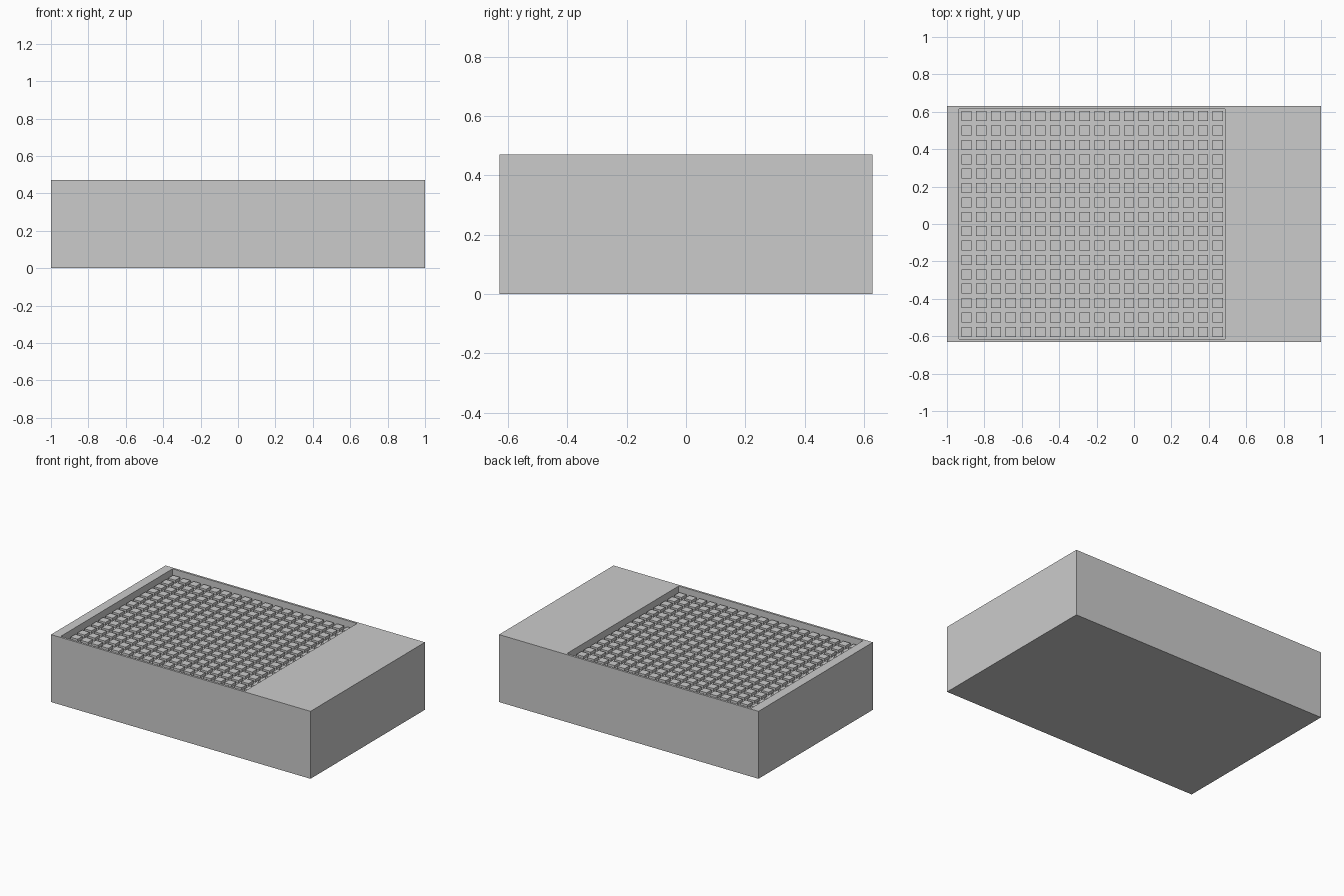
import bpy, bmesh
from mathutils import Matrix, Vector

if "Cube" in bpy.data.objects:
    bpy.data.objects.remove(bpy.data.objects["Cube"])

W, D, H = 1.0, 0.63, 0.47            # half width, half depth, height
X0, X1, Y = -0.935, 0.487, 0.615     # recess limits
FLOOR = H - 0.055


def finish(bm, name):
    bmesh.ops.recalc_face_normals(bm, faces=bm.faces[:])
    mesh = bpy.data.meshes.new(name)
    bm.to_mesh(mesh)
    bm.free()
    obj = bpy.data.objects.new(name, mesh)
    bpy.context.collection.objects.link(obj)
    return obj


def ring(bm, x0, x1, y, z):
    return [bm.verts.new(p) for p in
            ((x0, -y, z), (x1, -y, z), (x1, y, z), (x0, y, z))]


# Solid casing with a shallow off-centre tray in the top
bm = bmesh.new()
rings = [ring(bm, -W, W, D, 0), ring(bm, -W, W, D, H),
         ring(bm, X0, X1, Y, H), ring(bm, X0, X1, Y, FLOOR)]
for a, b in zip(rings, rings[1:]):
    for i in range(4):
        j = (i + 1) % 4
        bm.faces.new((a[i], a[j], b[j], b[i]))
bm.faces.new(rings[0][::-1])
bm.faces.new(rings[-1])
finish(bm, "casing")

# Regular grid of low raised studs covering the tray floor
bm = bmesh.new()
NX, NY, STUD_H = 18, 16, 0.018
px, py = (X1 - X0) / NX, 2 * Y / NY
for i in range(NX):
    for j in range(NY):
        centre = Vector((X0 + (i + 0.5) * px, -Y + (j + 0.5) * py,
                         FLOOR + STUD_H / 2))
        size = Matrix.Diagonal((px * 0.7, py * 0.7, STUD_H, 1))
        bmesh.ops.create_cube(bm, size=1, matrix=Matrix.Translation(centre) @ size)
finish(bm, "tray_studs")
